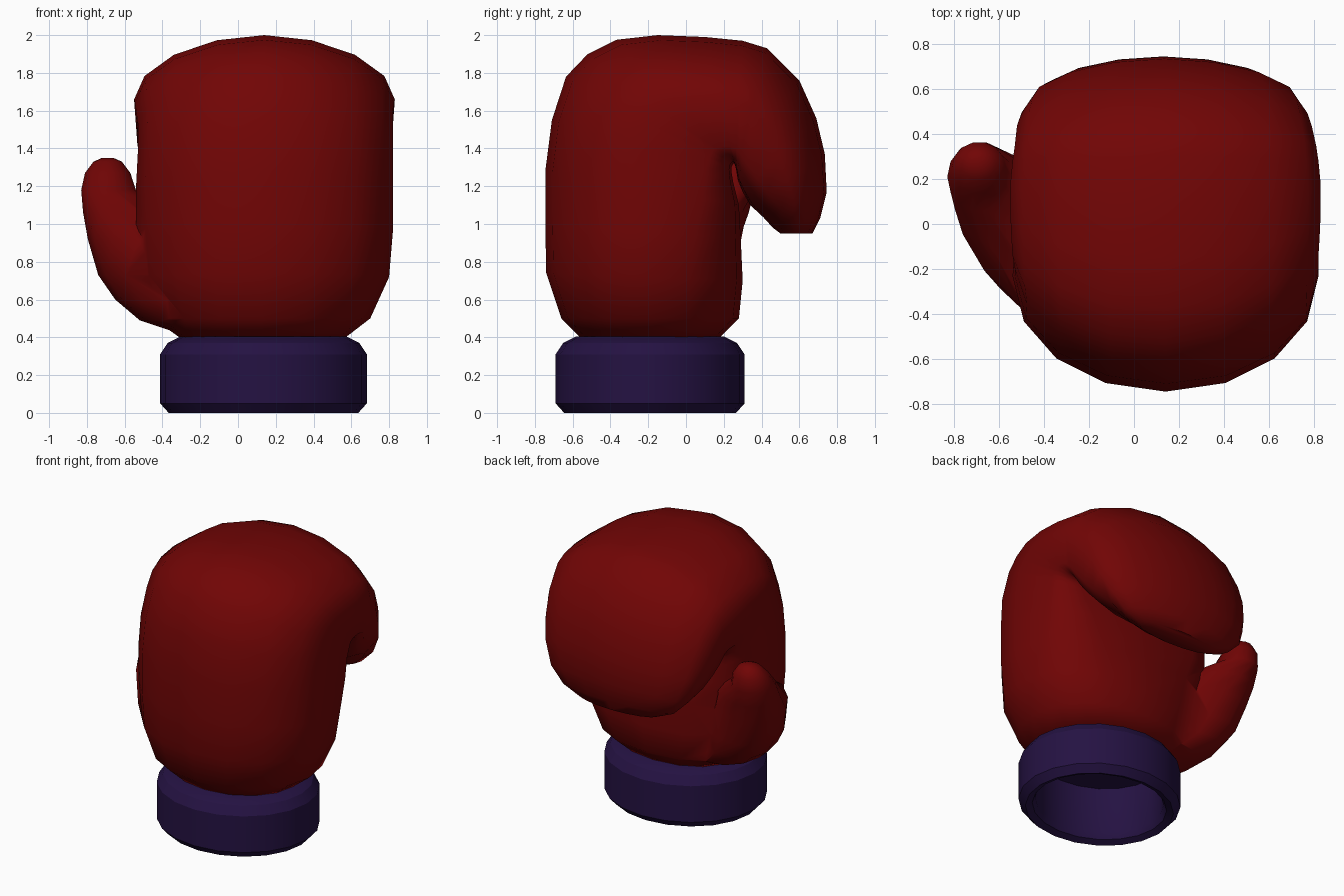
import bpy, bmesh
from math import sin, cos, pi, copysign
from mathutils import Vector

if "Cube" in bpy.data.objects:
    bpy.data.objects.remove(bpy.data.objects["Cube"])


def material(name, color):
    m = bpy.data.materials.new(name)
    m.diffuse_color = (*color, 1)
    m.use_nodes = True
    m.node_tree.nodes["Principled BSDF"].inputs["Base Color"].default_value = m.diffuse_color
    return m


def superellipse(n, power, power_back=None):
    """Unit outline; the v < 0 half may use its own power."""
    pts = []
    for i in range(n):
        c, s = round(cos(2 * pi * i / n), 6), round(sin(2 * pi * i / n), 6)
        e = 2 / (power_back if power_back and s < 0 else power)
        pts.append((copysign(abs(c) ** e, c), copysign(abs(s) ** e, s)))
    return pts


def loft(name, rings, mat):
    """Skin a list of point rings and cap both ends."""
    bm = bmesh.new()
    loops = [[bm.verts.new(p) for p in ring] for ring in rings]
    n = len(loops[0])
    for a, b in zip(loops, loops[1:]):
        for i in range(n):
            j = (i + 1) % n
            bm.faces.new((a[i], a[j], b[j], b[i]))
    bm.faces.new(loops[0][::-1])
    bm.faces.new(loops[-1])
    bmesh.ops.recalc_face_normals(bm, faces=bm.faces)
    me = bpy.data.meshes.new(name)
    bm.to_mesh(me)
    bm.free()
    me.materials.append(mat)
    ob = bpy.data.objects.new(name, me)
    bpy.context.collection.objects.link(ob)
    return ob


def smooth(ob, angle):
    bpy.ops.object.select_all(action='DESELECT')
    ob.select_set(True)
    bpy.context.view_layer.objects.active = ob
    bpy.ops.object.shade_smooth_by_angle(angle=angle)


red = material("red_leather", (0.165, 0.0015, 0.0015))
purple = material("purple_cuff", (0.018, 0.006, 0.055))

# Mitt: each section is back (y, z), palm (y, z), left x, right x, palm squareness
sections = [
    ((-0.56, 0.40), (0.18, 0.40), -0.31, 0.57, 2.2),
    ((-0.66, 0.50), (0.28, 0.50), -0.45, 0.70, 2.3),
    ((-0.74, 0.74), (0.30, 0.70), -0.52, 0.80, 2.5),
    ((-0.745, 1.00), (0.29, 0.92), -0.54, 0.82, 3),
    ((-0.745, 1.28), (0.28, 1.10), -0.54, 0.82, 4),
    ((-0.71, 1.55), (0.25, 1.22), -0.53, 0.82, 5),
    ((-0.635, 1.78), (0.24, 1.28), -0.53, 0.82, 6),
    ((-0.52, 1.90), (0.24, 1.30), -0.54, 0.82, 6),
    ((-0.37, 1.975), (0.245, 1.31), -0.545, 0.825, 6),
    ((-0.15, 2.00), (0.25, 1.32), -0.55, 0.83, 6),
    ((0.10, 1.99), (0.255, 1.32), -0.55, 0.83, 6),
    ((0.30, 1.97), (0.26, 1.31), -0.54, 0.82, 6),
    ((0.43, 1.93), (0.265, 1.29), -0.53, 0.81, 6),
    ((0.60, 1.76), (0.275, 1.23), -0.52, 0.79, 5),
    ((0.69, 1.56), (0.30, 1.17), -0.50, 0.77, 4),
    ((0.735, 1.37), (0.34, 1.10), -0.47, 0.74, 3),
    ((0.745, 1.17), (0.41, 1.035), -0.41, 0.67, 2.2),
    ((0.71, 1.03), (0.46, 0.98), -0.31, 0.57, 2),
    ((0.67, 0.95), (0.50, 0.95), -0.18, 0.44, 2),
]
rings = []
for i, (back, palm, x0, x1, power) in enumerate(sections):
    b, p = Vector((0, *back)), Vector((0, *palm))
    mid, half = (b + p) / 2, (p - b) / 2
    rings.append([mid + half * v + Vector(((x0 + x1) / 2 + (x1 - x0) / 2 * u, 0, 0))
                  for u, v in superellipse(16, power, 2.05 if i < 6 else 1.9)])
mitt = loft("mitt", rings, red)

# Thumb: centre, radii and slant of each section; the wide lower ones blend into the mitt
thumb_sections = [
    (-0.02, -0.20, 0.41, 0.26, 0.26, 0.0),
    (-0.20, -0.19, 0.49, 0.32, 0.34, 0.10),
    (-0.30, -0.17, 0.60, 0.35, 0.35, 0.18),
    (-0.35, -0.14, 0.73, 0.39, 0.35, 0.20),
    (-0.45, -0.07, 0.92, 0.345, 0.32, 0.18),
    (-0.57, 0.09, 1.06, 0.25, 0.23, 0.08),
    (-0.685, 0.21, 1.18, 0.145, 0.155, 0.0),
    (-0.69, 0.25, 1.27, 0.12, 0.115, 0.0),
    (-0.69, 0.265, 1.33, 0.075, 0.07, 0.0),
    (-0.69, 0.27, 1.35, 0.03, 0.03, 0.0),
]
thumb = loft("thumb", [[(x + rx * u, y + ry * v - slant * u, z) for u, v in superellipse(14, 2)]
                       for x, y, z, rx, ry, slant in thumb_sections], red)

# Merge the thumb into the mitt
mod = mitt.modifiers.new("thumb", 'BOOLEAN')
mod.operation, mod.solver, mod.object = 'UNION', 'EXACT', thumb
bpy.context.view_layer.objects.active = mitt
bpy.ops.object.modifier_apply(modifier=mod.name)
bpy.data.objects.remove(thumb)
smooth(mitt, 1.1)

# Cuff: hollow bevelled band, profile is (inset, z) from inner ceiling round to the top
profile = [(0.11, 0.39), (0.11, 0.06), (0.09, 0.02), (0.045, 0.0), (0.0, 0.05),
           (0.0, 0.31), (0.04, 0.37), (0.11, 0.405)]
cuff = loft("cuff", [[(0.135 + (0.547 - d) * u, -0.19 + (0.5 - d) * v, z)
                      for u, v in superellipse(20, 2)] for d, z in profile], purple)
smooth(cuff, 0.5)
